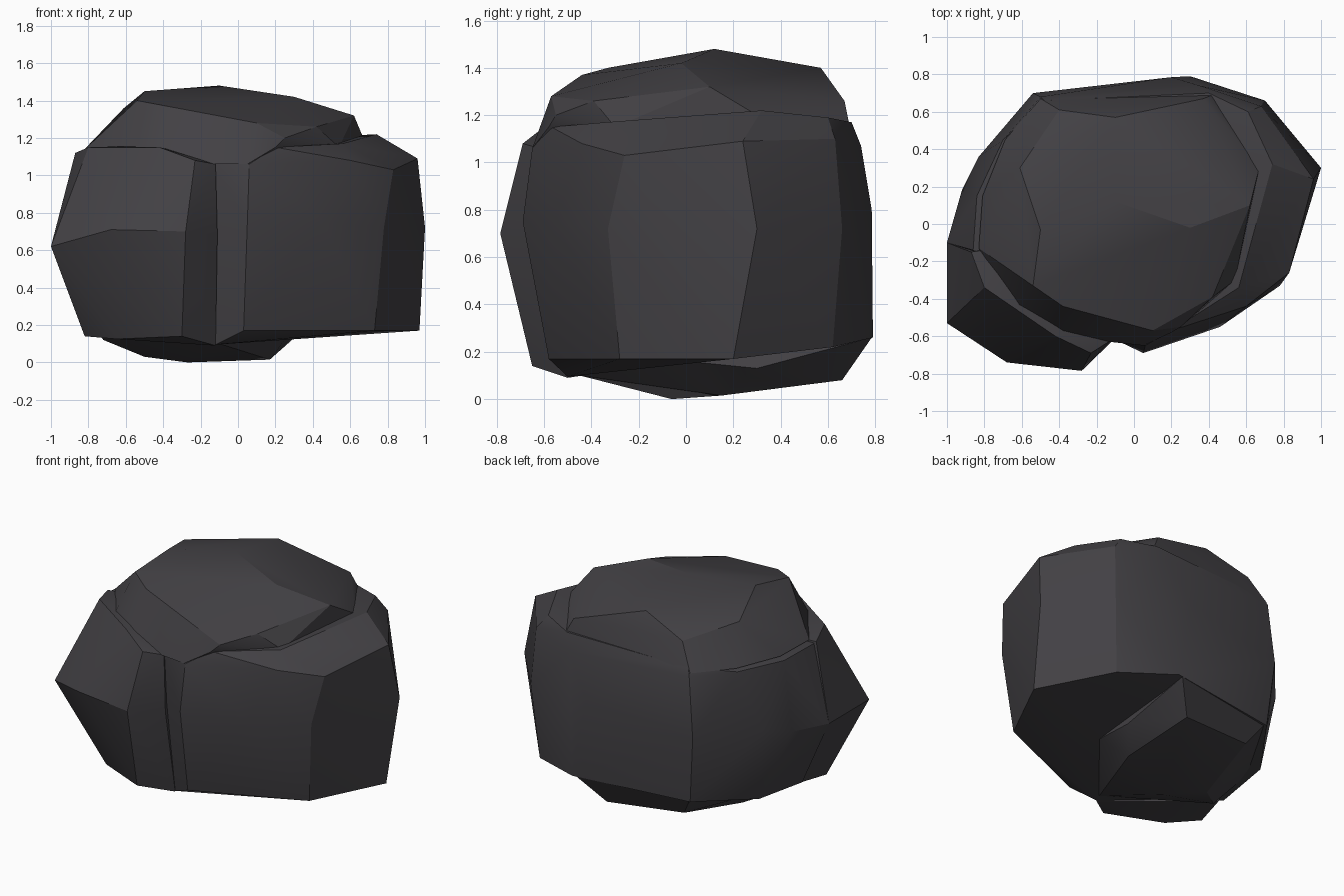
import bpy, bmesh, math

stone = bpy.data.materials.new("dark_stone")
stone.diffuse_color = (0.055, 0.052, 0.058, 1)


def boulder(name, *rings):
    """Faceted stone wrapped tightly around rings of corner points."""
    bm = bmesh.new()
    for ring in rings:
        for p in ring:
            bm.verts.new(p)
    res = bmesh.ops.convex_hull(bm, input=bm.verts)
    junk = {e for e in res["geom_interior"] + res["geom_unused"]
            if isinstance(e, bmesh.types.BMVert)}
    bmesh.ops.delete(bm, geom=list(junk), context='VERTS')
    # merge nearly coplanar triangles into broad facets
    bmesh.ops.dissolve_limit(bm, angle_limit=math.radians(4),
                             verts=bm.verts, edges=bm.edges)
    bmesh.ops.recalc_face_normals(bm, faces=bm.faces)
    me = bpy.data.meshes.new(name)
    bm.to_mesh(me)
    bm.free()
    me.materials.append(stone)
    ob = bpy.data.objects.new(name, me)
    bpy.context.collection.objects.link(ob)
    bpy.ops.object.select_all(action='DESELECT')
    ob.select_set(True)
    bpy.context.view_layer.objects.active = ob
    bpy.ops.object.shade_smooth_by_angle(angle=math.radians(25))
    return ob


# main body: bottom, middle, shoulder and crown rings
boulder("main_body",
        [(.73, -.28, .17), (.97, .2, .17), (.66, .62, .22), (.3, .79, .26),
         (-.5, .67, .25), (-.76, .3, .2), (-.8, -.1, .17), (.03, -.58, .17),
         (-.12, -.5, .095)],
        [(.78, -.33, .72), (1, .3, .72), (.7, .66, .72), (.2, .785, .8),
         (-.54, .7, .7), (-.83, .36, .7), (-.92, .18, .65), (-1, -.1, .62),
         (.05, -.69, .75), (.46, -.55, .75)],
        [(.83, -.26, 1.03), (.96, .24, 1.09), (.68, .63, 1.1), (.35, .74, 1.07),
         (-.5, .68, 1.1), (-.7, .45, 1.1), (-.84, .15, 1.1), (-.86, -.14, 1.11),
         (-.14, -.6, 1.06), (.06, -.65, 1.06), (.6, -.44, 1.08)],
        [(.2, -.57, 1.15), (.56, -.34, 1.17), (.74, .32, 1.22), (.61, .6, 1.19),
         (.4, .7, 1.17), (-.48, .66, 1.15)])

# keel under the body, stepping down at the back
boulder("lower_keel",
        [(-.27, -.06, 0), (.17, .15, .015), (-.5, .1, .03), (.13, .66, .08),
         (-.4, .59, .12), (-.1, -.45, .1), (-.72, -.1, .12)],
        [(.28, 0, .16), (.3, .3, .13), (.27, .785, .26), (-.5, .67, .27),
         (-.76, .2, .22), (-.1, -.5, .2), (-.78, -.2, .2)])

# bulging block at the front left, sunk into the body
boulder("front_left_block",
        [(-.82, -.33, .14), (-.65, -.48, .125), (-.3, -.65, .14),
         (-.12, -.5, .09), (-.76, -.1, .15)],
        [(-1, -.53, .62), (-.68, -.74, .71), (-.28, -.785, .7),
         (-.11, -.62, .68), (-1, -.1, .62)],
        [(-.87, -.15, 1.12), (-.8, -.34, 1.15), (-.42, -.6, 1.15),
         (-.23, -.69, 1.08), (-.12, -.62, 1.06), (-.63, -.4, 1.155),
         (-.55, -.1, 1.14), (-.2, -.4, 1.1)])

# sloping cap slab
boulder("cap_slab",
        [(-.1, .12, 1.48), (-.5, -.03, 1.45), (.3, -.02, 1.42),
         (-.1, .57, 1.4), (-.4, .61, 1.29), (-.61, .3, 1.36),
         (-.54, -.33, 1.4), (-.38, -.44, 1.37)],
        [(.1, -.57, 1.28), (.25, -.55, 1.2), (.42, -.39, 1.26),
         (.62, .1, 1.32), (.37, .67, 1.26)],
        [(.2, -.58, 1.15), (.54, -.3, 1.15), (.67, .3, 1.2), (.42, .69, 1.16),
         (-.5, .67, 1.12), (-.69, .45, 1.12), (-.81, .15, 1.12),
         (-.83, -.13, 1.13), (-.62, -.44, 1.13), (-.38, -.57, 1.14),
         (-.13, -.63, 1.06), (.05, -.65, 1.06)])
